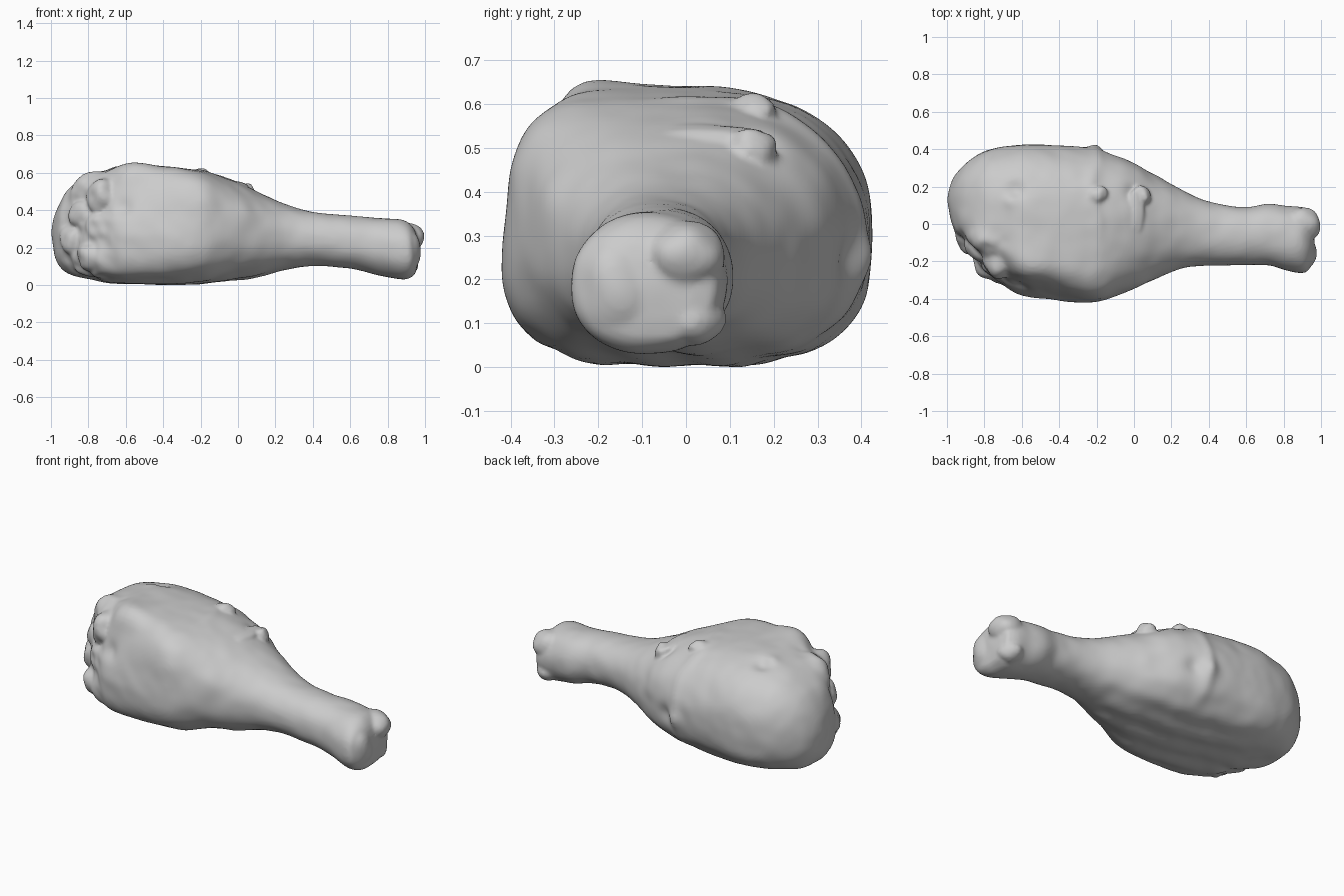
import bpy, bmesh, math
from mathutils import Vector, noise

if "Cube" in bpy.data.objects:
    bpy.data.objects.remove(bpy.data.objects["Cube"])

# Stations along the drumstick: x, y min, y max, z min, z max
S = [(-1.0, .11, .14, .25, .29), (-.985, .03, .20, .16, .36), (-.95, -.06, .265, .09, .44),
     (-.90, -.12, .32, .055, .515), (-.80, -.25, .385, .035, .59), (-.70, -.335, .415, .015, .615),
     (-.60, -.38, .425, .005, .642), (-.40, -.41, .415, .0, .637), (-.20, -.42, .395, .005, .61),
     (-.05, -.365, .35, .02, .57), (.10, -.30, .27, .04, .50), (.25, -.238, .185, .078, .435),
     (.40, -.222, .12, .102, .39), (.60, -.22, .09, .088, .37), (.72, -.222, .108, .060, .36),
     (.82, -.25, .095, .038, .355), (.89, -.262, .09, .03, .343), (.93, -.25, .075, .045, .315),
     (.955, -.19, .045, .08, .27), (.965, -.09, -.06, .17, .20)]


def section(x):
    """Smooth interpolation of the station table."""
    i = max(k for k in range(len(S) - 1) if S[k][0] <= x or k == 0)
    a, b = S[i], S[i + 1]
    p, q = S[max(i - 1, 0)], S[min(i + 2, len(S) - 1)]
    h = b[0] - a[0]
    t = (x - a[0]) / h
    out = []
    for k in range(1, 5):
        m0 = (b[k] - p[k]) / (b[0] - p[0]) * h
        m1 = (q[k] - a[k]) / (q[0] - a[0]) * h
        out.append((2*t**3 - 3*t*t + 1)*a[k] + (t**3 - 2*t*t + t)*m0
                   + (3*t*t - 2*t**3)*b[k] + (t**3 - t*t)*m1)
    return out


def ramp(v, a, b):
    t = min(max((v - a) / (b - a), 0), 1)
    return t * t * (3 - 2 * t)


def skin_point(x, ang):
    """Cross-section: boxy and leaning on the cut front side, round on the back."""
    y0, y1, z0, z1 = section(x)
    c, s = math.cos(ang), math.sin(ang)
    body = ramp(x, -1, -.75) * (1 - ramp(x, -.1, .35))
    top = ramp(x, -1, -.75) * (1 - ramp(x, -.55, .0))
    n = 2.2
    if c < 0:
        n += 5.5 * top + .2 * body if s > 0 else 1.6 * top + .3 * body
    elif s < 0:
        n += .4 * body + .5 * top
    r = (abs(c)**n + abs(s)**n) ** (-1 / n)
    u, w = c * r, s * r
    y = (y0 + y1)/2 + (y1 - y0)/2*u
    if u < 0 and w > -.2:
        y += .14 * top * -u * ((w + .2) / 1.2) ** 1.4
    return Vector((x, y, (z0 + z1)/2 + (z1 - z0)/2*w))


# Dents and swellings: x, y, z, radius, height
BUMPS = [(-.63, .18, .61, .05, -.03), (-.66, .13, .63, .04, .015), (.0, .16, .5, .05, -.025),
         (-.83, -.22, .44, .06, -.03), (-.62, -.34, .42, .05, -.025), (-.75, -.3, .25, .07, -.02),
         (.03, -.3, .4, .06, .012), (-.12, .38, .25, .05, -.02), (-.2, .39, .25, .05, .02),
         (-.56, -.26, .63, .09, .03)]


def relief(p):
    """Height of ragged meat, skin steps and wrinkles at a point."""
    h = sum(a * math.exp(-(p - Vector((x, y, z))).length_squared / (r*r))
            for x, y, z, r, a in BUMPS)
    meat = ramp(-p.x, .62, .8) * ramp(-p.y, .0, .12)
    h += .04 * meat * noise.noise(p * 9) + .015 * meat * noise.noise(p * 19)
    flesh = 1 - ramp(p.x, .05, .35)
    h += .008 * flesh * noise.noise(p * 5) + .003 * noise.noise(p * 12)
    edge = -.22 + .05 * noise.noise(p * 4)
    h += .01 * math.exp(-((p.x - edge) / .035)**2) * ramp(p.y, -.2, .1) * ramp(p.z, .03, .12)
    under = ramp(-p.z, -.16, -.05) * ramp(p.x, -.8, -.5) * flesh
    h += .004 * under * (math.sin(p.y * 38 + p.x * 8) - .9)
    return h


# Leg: lofted body with relief
NX, NA = 150, 120
bm = bmesh.new()
rings = []
for i in range(NX + 1):
    t = i / NX
    x = -1 + 1.965 * (.5 * t + .25 * (1 - math.cos(math.pi * t)))
    rings.append([bm.verts.new(skin_point(x, 2*math.pi*j/NA)) for j in range(NA)])
for a, b in zip(rings, rings[1:]):
    for j in range(NA):
        k = (j + 1) % NA
        bm.faces.new((a[j], a[k], b[k], b[j]))
bm.faces.new(rings[0])
bm.faces.new(rings[-1])
bmesh.ops.recalc_face_normals(bm, faces=bm.faces)
bm.normal_update()
moves = [(v, v.normal * relief(v.co)) for v in bm.verts]
for v, d in moves:
    v.co += d


def blob(loc, size, turn=0, rough=.2):
    """Add an irregular lump to the leg mesh."""
    new = bmesh.ops.create_icosphere(bm, subdivisions=4, radius=1)["verts"]
    c, s = math.cos(turn), math.sin(turn)
    for v in new:
        k = 1 + rough * noise.noise(v.co * 1.2 + Vector(loc) * 20)
        x, y, z = (v.co[i] * size[i] * k for i in range(3))
        v.co = Vector(loc) + Vector((c*x - s*y, s*x + c*y, z))


# Bone knuckles
blob((.90, .0, .255), (.10, .09, .078), -.2, .1)
blob((.89, -.15, .18), (.085, .105, .135), 0, .1)
blob((.89, .01, .11), (.075, .078, .06), 0, .1)
# Skin flaps
blob((-.2, .15, .585), (.06, .05, .04), .5)
blob((.04, .15, .49), (.05, .06, .055), .3)
blob((.0, .04, .525), (.05, .15, .03), -.1)
# Ragged meat lumps on the cut end
blob((-.85, -.07, .24), (.10, .10, .10), .7)
blob((-.76, -.20, .15), (.10, .10, .09), .7)
blob((-.72, -.20, .47), (.09, .09, .10), .7)
blob((-.80, -.11, .37), (.10, .09, .10), .7)

me = bpy.data.meshes.new("drumstick")
bm.to_mesh(me)
bm.free()
leg = bpy.data.objects.new("drumstick", me)
bpy.context.collection.objects.link(leg)

# Fuse the lumps into one surface
rm = leg.modifiers.new("fuse", 'REMESH')
rm.mode = 'VOXEL'
rm.voxel_size = .01
rm.use_smooth_shade = True
sm = leg.modifiers.new("soften", 'SMOOTH')
sm.factor = .5
sm.iterations = 5

# Settle onto the ground plane
bpy.context.view_layer.update()
ev = leg.evaluated_get(bpy.context.evaluated_depsgraph_get())
leg.location.z = -min(v.co.z for v in ev.data.vertices)
